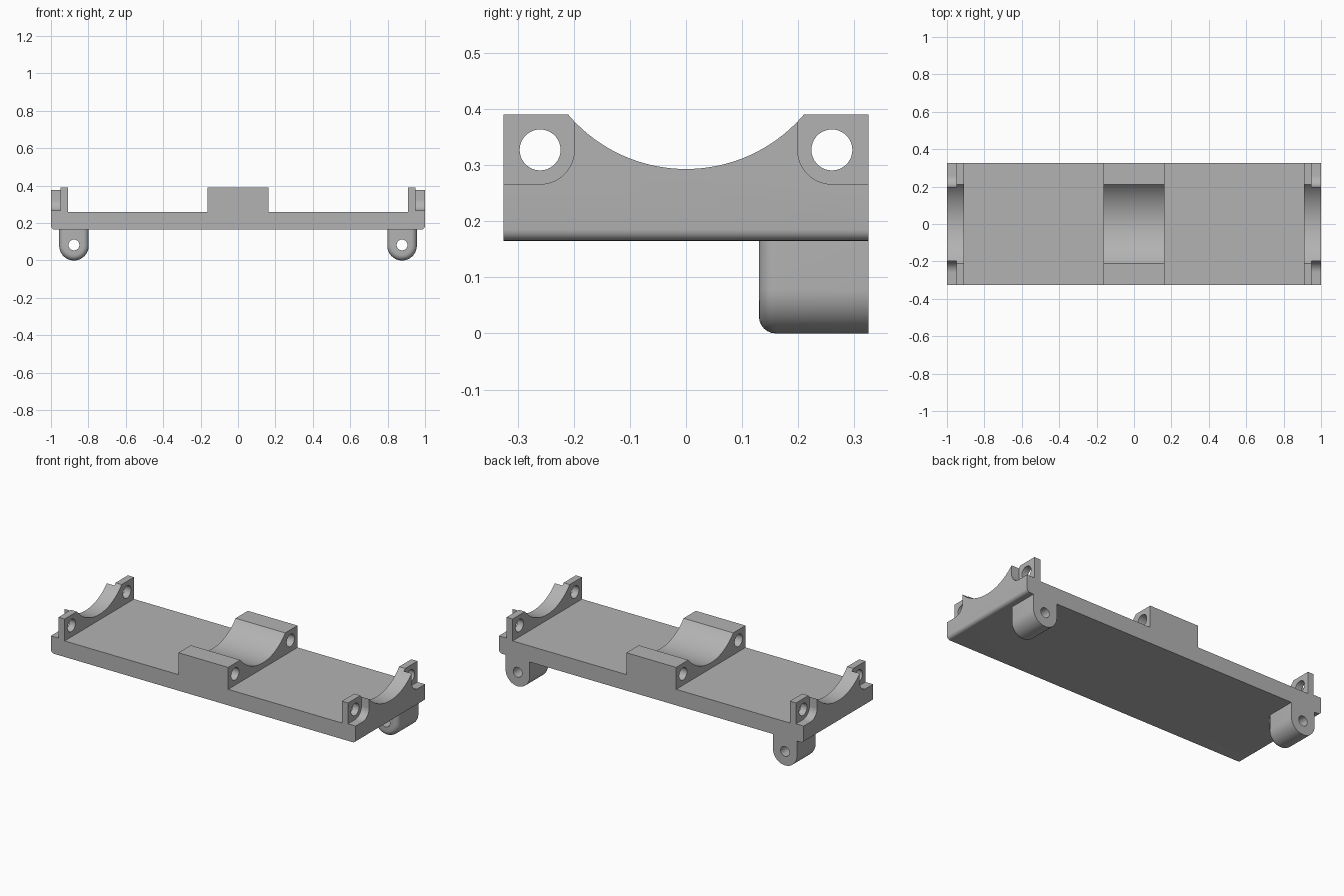
import bpy, bmesh, math

cube = bpy.data.objects.get("Cube")
if cube:
    bpy.data.objects.remove(cube, do_unlink=True)

grey = bpy.data.materials.new("grey plastic")
grey.use_nodes = True
colour = (0.45, 0.45, 0.45, 1)
grey.diffuse_color = colour
grey.node_tree.nodes["Principled BSDF"].inputs["Base Color"].default_value = colour


def arc(cu, cv, r, start, end, steps):
    """Points on an arc, angles in degrees."""
    angles = [math.radians(start + (end - start) * i / steps) for i in range(steps + 1)]
    return [(cu + r * math.cos(a), cv + r * math.sin(a)) for a in angles]


def prism(name, profile, axis, lo, hi, front_fillet=0):
    """Extrude a 2D profile along x (profile is y, z) or y (profile is x, z)."""
    def place(u, v, w):
        return (w, u, v) if axis == "x" else (u, w, v)
    bm = bmesh.new()
    ends = [[bm.verts.new(place(u, v, w)) for u, v in profile] for w in (lo, hi)]
    first = bm.faces.new(ends[0])
    bm.faces.new(ends[1][::-1])
    n = len(profile)
    for i in range(n):
        j = (i + 1) % n
        bm.faces.new((ends[0][i], ends[1][i], ends[1][j], ends[0][j]))
    bmesh.ops.recalc_face_normals(bm, faces=bm.faces[:])
    if front_fillet:
        bmesh.ops.bevel(bm, geom=first.edges[:], offset=front_fillet, segments=6,
                        profile=0.5, affect="EDGES")
    mesh = bpy.data.meshes.new(name)
    bm.to_mesh(mesh)
    bm.free()
    mesh.materials.append(grey)
    obj = bpy.data.objects.new(name, mesh)
    bpy.context.collection.objects.link(obj)
    return obj


def combine(target, tool, operation):
    """Apply a boolean and discard the tool."""
    tool.hide_render = True
    mod = target.modifiers.new(operation.lower(), "BOOLEAN")
    mod.operation, mod.solver, mod.object = operation, "EXACT", tool
    bpy.ops.object.select_all(action="DESELECT")
    bpy.context.view_layer.objects.active = target
    target.select_set(True)
    bpy.ops.object.modifier_apply(modifier=mod.name)
    bpy.data.objects.remove(tool, do_unlink=True)


DEPTH, BOTTOM, FLOOR, TOP = 0.325, 0.165, 0.26, 0.39
WALL, STEP, BLOCK = 0.91, 0.95, 0.163
HOLE_Y, HOLE_Z = 0.26, 0.327

# Base plate with end walls and centre block in one profile
right = arc(0.98, BOTTOM + 0.02, 0.02, -90, 0, 6)
right += [(1, TOP), (WALL, TOP), (WALL, FLOOR), (BLOCK, FLOOR), (BLOCK, TOP)]
outline = right + [(-x, z) for x, z in reversed(right)]
bracket = prism("cradle_bracket", outline, "y", -DEPTH, DEPTH)

# Round trough across the walls and block
combine(bracket, prism("trough_cutter", arc(0, 0.569, 0.276, 0, 357, 119), "x", -1.1, 1.1),
        "DIFFERENCE")

for side in (-1, 1):
    # Screw holes along the length
    hole = arc(side * HOLE_Y, HOLE_Z, 0.0365, 0, 350, 35)
    combine(bracket, prism("screw_hole_cutter", hole, "x", -1.1, 1.1), "DIFFERENCE")
    # Rounded corner pockets on the outer faces of the end walls
    pocket = arc(HOLE_Y, HOLE_Z, 0.061, 180, 270, 12) + [(0.4, HOLE_Z - 0.061), (0.4, 0.5), (0.199, 0.5)]
    pocket = [(side * y, z) for y, z in pocket]
    for end in (-1, 1):
        lo, hi = sorted((end * STEP, end * 1.1))
        combine(bracket, prism("pocket_cutter", pocket, "x", lo, hi), "DIFFERENCE")

# Hinge lugs under the rear corners
for end in (-1, 1):
    x = end * 0.877
    shape = arc(x, 0.079, 0.079, 180, 360, 32) + [(x + 0.079, 0.21), (x - 0.079, 0.21)]
    lug = prism("hinge_lug", shape, "y", 0.13, DEPTH, front_fillet=0.03)
    pin = prism("pin_hole_cutter", arc(x, 0.083, 0.029, 0, 350, 35), "y", 0, 0.5)
    combine(lug, pin, "DIFFERENCE")
    combine(bracket, lug, "UNION")

bpy.ops.object.select_all(action="DESELECT")
bracket.select_set(True)
bpy.context.view_layer.objects.active = bracket
bpy.ops.object.shade_smooth_by_angle(angle=math.radians(30))
